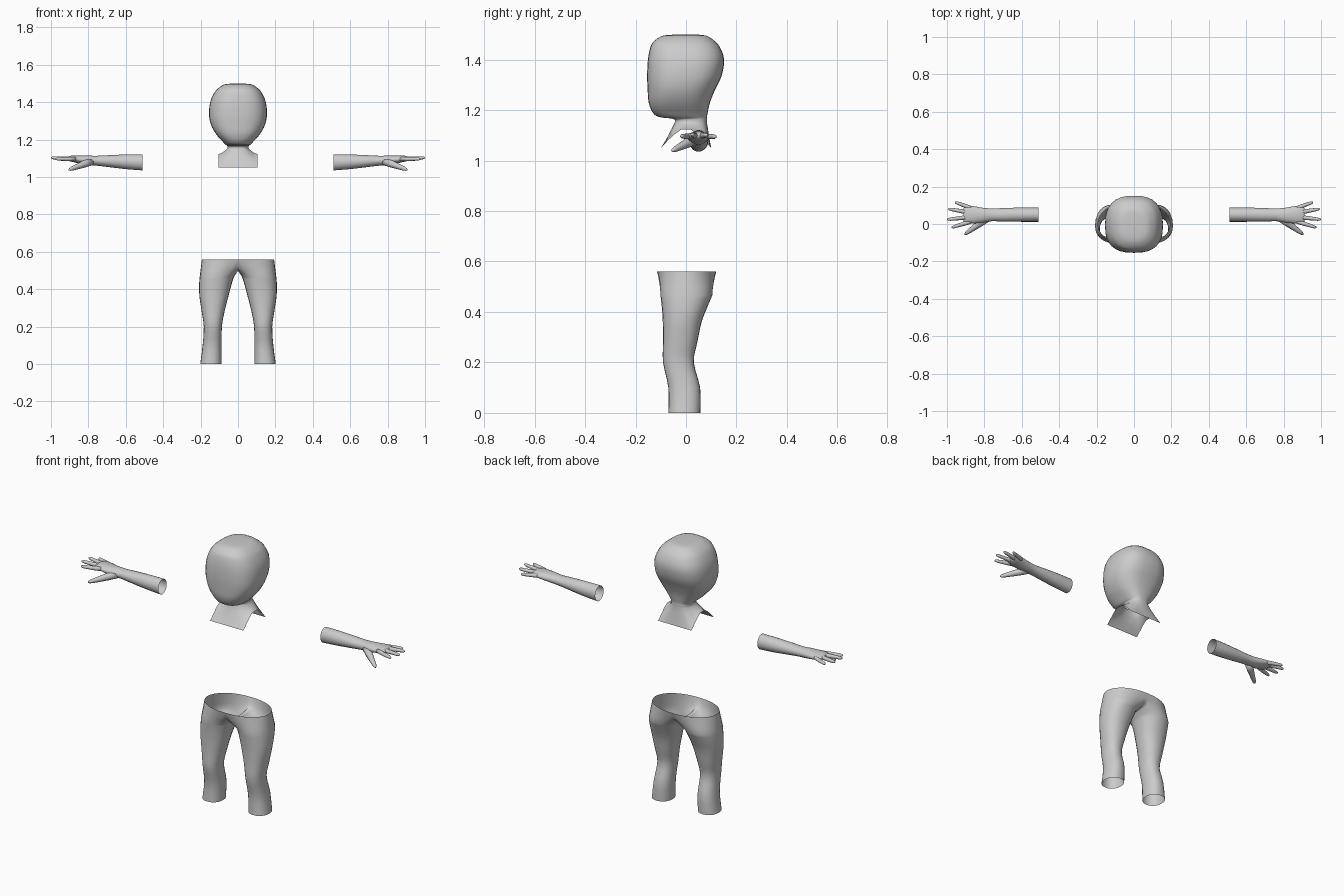
import bpy, bmesh
from math import sin, cos, pi, copysign
from mathutils import Vector

if "Cube" in bpy.data.objects:
    bpy.data.objects.remove(bpy.data.objects["Cube"])


def power(v, e):
    return copysign(abs(v) ** e, v)


def smooth_rows(rows, steps):
    """Catmull-Rom interpolation of a station table."""
    out = []
    for i in range(len(rows) - 1):
        a, b, c, d = (rows[max(i - 1, 0)], rows[i], rows[i + 1],
                      rows[min(i + 2, len(rows) - 1)])
        for s in range(steps):
            t = s / steps
            out.append([0.5 * (2 * q + (r - p) * t + (2 * p - 5 * q + 4 * r - u) * t * t
                               + (3 * q - p - 3 * r + u) * t ** 3)
                        for p, q, r, u in zip(a, b, c, d)])
    out.append(list(rows[-1]))
    return out


def blend(r0, r1, t):
    return [a.lerp(b, t) for a, b in zip(r0, r1)]


def loft(bm, rings, cap_start=False, cap_end=False):
    vs = [[bm.verts.new(p) for p in r] for r in rings]
    n = len(vs[0])
    for a, b in zip(vs, vs[1:]):
        for k in range(n):
            j = (k + 1) % n
            bm.faces.new((a[k], a[j], b[j], b[k]))
    for flag, ring in ((cap_start, vs[0]), (cap_end, vs[-1])):
        if flag:
            bm.faces.new(ring)


def finish(name, bm, mirror=False):
    bmesh.ops.recalc_face_normals(bm, faces=bm.faces[:])
    me = bpy.data.meshes.new(name)
    bm.to_mesh(me)
    bm.free()
    ob = bpy.data.objects.new(name, me)
    bpy.context.collection.objects.link(ob)
    for p in me.polygons:
        p.use_smooth = True
    if mirror:
        m = ob.modifiers.new("mirror", 'MIRROR')
        m.use_clip = True
        m.merge_threshold = 0.0005
    return ob


def flat_ring(z, x0, x1, y0, y1, n, e):
    """Rounded horizontal cross-section."""
    return [Vector(((x0 + x1) / 2 + (x1 - x0) / 2 * power(cos(2 * pi * k / n), e),
                    (y0 + y1) / 2 + (y1 - y0) / 2 * power(sin(2 * pi * k / n), e), z))
            for k in range(n)]


# Head, neck and shoulder yoke: z, half width, front y, back y
head = [(1.499, .03, -.04, .04), (1.495, .072, -.09, .08), (1.475, .105, -.125, .112),
        (1.45, .127, -.141, .134), (1.40, .149, -.151, .151), (1.335, .155, -.154, .141),
        (1.28, .145, -.152, .115), (1.23, .118, -.148, .095), (1.19, .083, -.132, .086),
        (1.172, .066, -.105, .083), (1.165, .057, -.05, .083), (1.152, .057, -.044, .083)]
N = 32
rings = [flat_ring(z, -w, w, f, b, N, 0.77) for z, w, f, b in smooth_rows(head, 3)]
saddle = []
for k in range(N):
    c, s = cos(2 * pi * k / N), sin(2 * pi * k / N)
    m = max(abs(c), abs(s))
    y = .1 * s / m
    drop = max(0, (abs(y) - .02) / .08)
    saddle.append(Vector((.105 * c / m, y, 1.122 - .072 * drop ** 1.2)))
neck = rings[-1]
for t in (.25, .5, .75, 1):
    ring = blend(neck, saddle, t)
    for p in ring:
        p.z -= .02 * t * (1 - t)
    rings.append(ring)
bm = bmesh.new()
loft(bm, rings, cap_start=True)
finish("head_and_neck", bm)

# Forearm with palm: x, centre y, centre z, half depth, half height
arm = [(.51, .05, 1.078, .038, .043), (.60, .05, 1.081, .038, .039),
       (.70, .049, 1.085, .036, .031), (.76, .049, 1.087, .034, .026),
       (.81, .047, 1.09, .040, .025), (.87, .050, 1.096, .047, .019),
       (.90, .050, 1.098, .043, .014), (.912, .050, 1.099, .034, .007)]
bm = bmesh.new()
loft(bm, [[Vector((x, y + ry * cos(2 * pi * k / 20), z + rz * sin(2 * pi * k / 20)))
           for k in range(20)] for x, y, z, ry, rz in smooth_rows(arm, 3)], cap_end=True)


# Fingers and thumb
def finger(bm, base, tip, r0, r1):
    base, tip = Vector(base), Vector(tip)
    q = (tip - base).to_track_quat('Z', 'Y')
    rings = []
    for t, f in ((0, .9), (.3, 1), (.6, 1), (.85, 1), (.95, .8), (1, .35)):
        r = (r0 + (r1 - r0) * t) * f
        rings.append([base.lerp(tip, t) + q @ Vector((r * cos(a), r * sin(a), 0))
                      for a in (2 * pi * k / 10 for k in range(10))])
    loft(bm, rings, True, True)


for base, tip, r0, r1 in (
        ((.865, .083, 1.096), (.957, .117, 1.094), .012, .008),
        ((.88, .061, 1.098), (.994, .081, 1.101), .013, .008),
        ((.88, .037, 1.098), (1.0, .024, 1.103), .013, .008),
        ((.87, .014, 1.096), (.975, -.019, 1.096), .013, .008),
        ((.785, .032, 1.083), (.905, -.056, 1.038), .024, .009)):
    finger(bm, base, tip, r0, r1)
finish("forearms_and_hands", bm, mirror=True)

# Legs: z, inner x, outer x, front y, back y
leg = [(0, .088, .202, -.07, .057), (.10, .087, .189, -.07, .056),
       (.20, .086, .183, -.091, .031), (.28, .072, .194, -.091, .045),
       (.36, .052, .206, -.092, .062), (.42, .036, .208, -.096, .085),
       (.465, .022, .205, -.101, .104)]
N = 24
rings = [flat_ring(z, a, b, f, k, N, 0.9) for z, a, b, f, k in smooth_rows(leg, 3)]
# Top edge of one half: half the waist outside, the crotch seam inside
S = 8
top = []
for k in range(N):
    j = k if k <= N / 2 else k - N
    if abs(j) <= S:
        a = j / S * pi / 2
        y = sin(a) * (.12 if j > 0 else .115)
        top.append(Vector((.193 * power(cos(a), .9), y, .56)))
    else:
        a = (k - S) / (N - 2 * S) * pi
        top.append(Vector((0, .002 + .115 * power(cos(a), .8), .56 - .062 * sin(a) ** .6)))
for k in (S, N - S):
    top[k].x = 0
low = rings[-1]
for t in (.33, .67, 1):
    rings.append(blend(low, top, t))
bm = bmesh.new()
loft(bm, rings)
finish("legs", bm, mirror=True)
